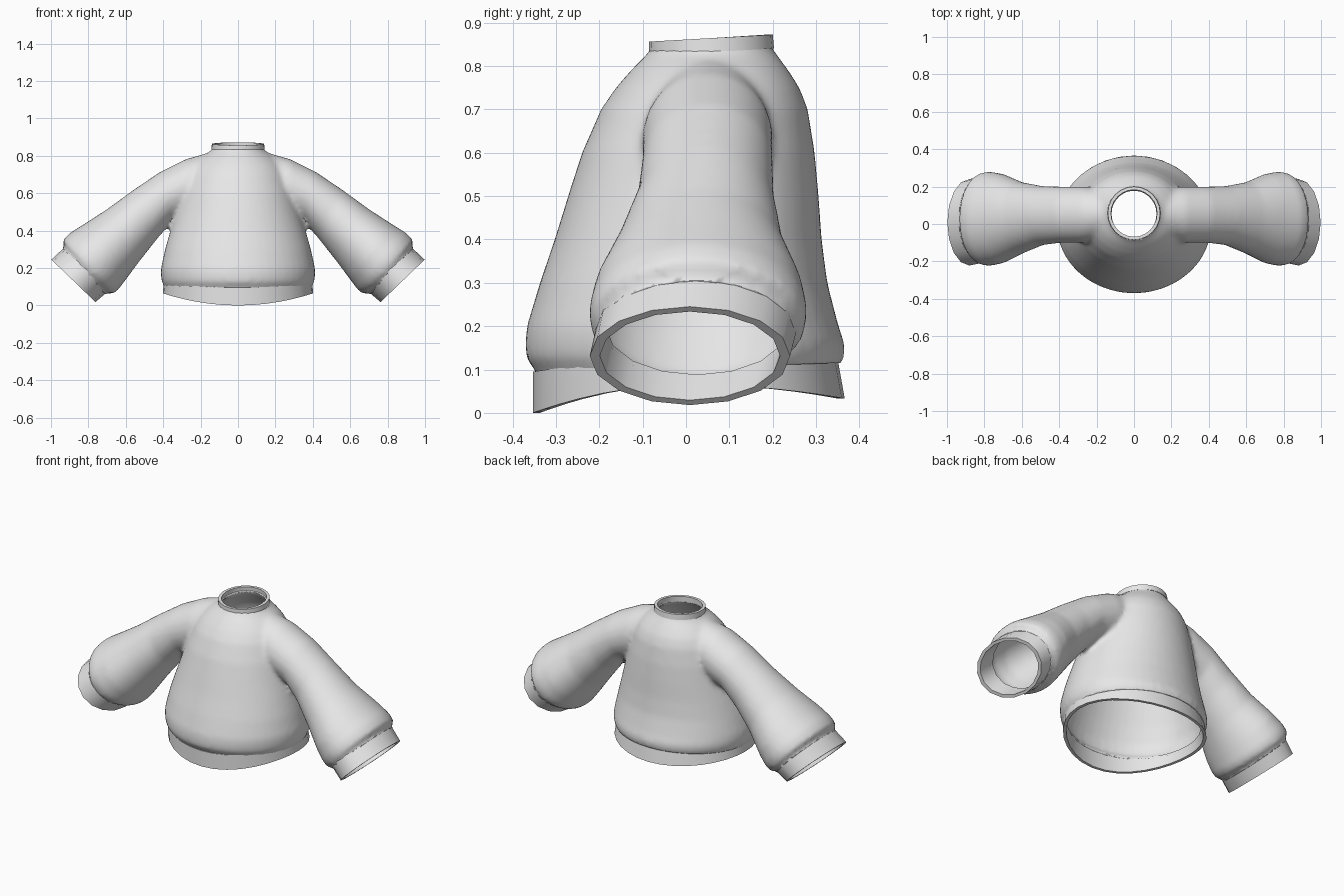
import bpy, bmesh, math
from mathutils import Vector

if "Cube" in bpy.data.objects:
    bpy.data.objects.remove(bpy.data.objects["Cube"])

wool = bpy.data.materials.new("grey_wool")
wool.diffuse_color = (0.8, 0.8, 0.8, 1)
wool.use_nodes = True
wool.node_tree.nodes["Principled BSDF"].inputs["Base Color"].default_value = wool.diffuse_color


def angles(n):
    return [2 * math.pi * i / n for i in range(n)]


def flat_ring(z, hx, front, back, n, scale=1.0):
    """Horizontal oval; z is a number or a function of the angle."""
    yc, hy = (front + back) / 2, (back - front) / 2
    return [Vector((hx * scale * math.cos(a), yc + hy * scale * math.sin(a),
                    z(a) if callable(z) else z)) for a in angles(n)]


def sleeve_ring(top, bottom, front, back, n, side=1, scale=1.0):
    """Oval across the sleeve between an upper and a lower (x, z) point."""
    t, b = Vector((top[0], 0, top[1])), Vector((bottom[0], 0, bottom[1]))
    c, u = (t + b) / 2, (t - b) / 2 * scale
    c.y, hy = (front + back) / 2, (back - front) / 2 * scale
    pts = [c + u * math.cos(a) + Vector((0, hy * math.sin(a), 0)) for a in angles(n)]
    return [Vector((p.x * side, p.y, p.z)) for p in pts]


def loft(bm, rings, loop=False):
    """Skin the rings; cap both ends, or join the last ring to the first."""
    vs = [[bm.verts.new(p) for p in r] for r in rings]
    n = len(vs[0])
    pairs = list(zip(vs, vs[1:])) + ([(vs[-1], vs[0])] if loop else [])
    for a, b in pairs:
        for i in range(n):
            bm.faces.new((a[i], a[(i + 1) % n], b[(i + 1) % n], b[i]))
    if not loop:
        bm.faces.new(vs[0])
        bm.faces.new(vs[-1])
    bmesh.ops.recalc_face_normals(bm, faces=bm.faces)


def make_object(name, bm):
    me = bpy.data.meshes.new(name)
    bm.to_mesh(me)
    bm.free()
    me.materials.append(wool)
    ob = bpy.data.objects.new(name, me)
    bpy.context.collection.objects.link(ob)
    return ob


def shade(ob, degrees):
    bpy.ops.object.select_all(action='DESELECT')
    ob.select_set(True)
    bpy.context.view_layer.objects.active = ob
    bpy.ops.object.shade_smooth_by_angle(angle=math.radians(degrees))


def band(name, rings):
    bm = bmesh.new()
    loft(bm, rings, loop=True)
    shade(make_object(name, bm), 35)


# torso: z, half width, front y, back y
TORSO = [(0.03, .385, -.335, .335), (0.09, .388, -.342, .342), (0.125, .407, -.368, .364),
         (0.16, .413, -.371, .366), (0.2, .412, -.367, .352), (0.3, .39, -.337, .326),
         (0.4, .362, -.303, .313), (0.5, .332, -.272, .306), (0.6, .305, -.24, .297),
         (0.7, .27, -.196, .281), (0.75, .24, -.162, .262), (0.79, .2, -.127, .236),
         (0.83, .142, -.088, .207), (0.845, .13, -.075, .193), (0.9, .128, -.073, .19)]

# sleeve: upper (x, z), lower (x, z), front y, back y
SLEEVE = [((.13, .825), (.10, .52), -.07, .18), ((.28, .782), (.25, .49), -.10, .20),
          ((.42, .712), (.345, .455), -.10, .20), ((.56, .617), (.425, .365), -.113, .203),
          ((.70, .515), (.52, .245), -.16, .225), ((.82, .437), (.60, .138), -.21, .268),
          ((.90, .387), (.642, .082), -.224, .28), ((.938, .348), (.672, .06), -.22, .275),
          ((.926, .312), (.700, .07), -.20, .25), ((.965, .275), (.735, .04), -.20, .245)]

# body: torso and both sleeves fused into one soft skin
bm = bmesh.new()
loft(bm, [flat_ring(*r, 48) for r in TORSO])
for side in (1, -1):
    loft(bm, [sleeve_ring(*r, 40, side) for r in SLEEVE])
source = make_object("body_source", bm)
remesh = source.modifiers.new("fuse", 'REMESH')
remesh.mode = 'VOXEL'
remesh.voxel_size = 0.014
soften = source.modifiers.new("soften", 'SMOOTH')
soften.factor = 0.5
soften.iterations = 7
bpy.context.view_layer.update()
fused = bpy.data.meshes.new_from_object(
    source.evaluated_get(bpy.context.evaluated_depsgraph_get()))
bpy.data.objects.remove(source)

bm = bmesh.new()
bm.from_mesh(fused)


def cut(point, normal, keep):
    """Open the skin along a plane, touching only faces chosen by keep."""
    faces = [f for f in bm.faces if keep(f.calc_center_median())]
    geom = set(faces)
    for f in faces:
        geom.update(f.verts)
        geom.update(f.edges)
    bmesh.ops.bisect_plane(bm, geom=list(geom), dist=1e-6, plane_co=point,
                           plane_no=normal, clear_outer=True)


cut((0, -.35, .09), (0, .036, -1), lambda c: abs(c.x) < .5 and c.z < .3)
cut((0, .06, .843), (0, -.06, 1), lambda c: c.z > .7)
for side in (1, -1):
    cut((.822 * side, 0, .182), (.73 * side, 0, -.68), lambda c: c.x * side > .5)
body = make_object("sweater_body", bm)
thick = body.modifiers.new("cloth_thickness", 'SOLIDIFY')
thick.thickness = 0.018
thick.offset = -1
shade(body, 50)

# hem: arched lower edge, higher at the sides


def hem_z(front, side, back):
    def z(a):
        s = math.cos(a) ** 2
        return side * s + (1 - s) * (front if math.sin(a) < 0 else back)
    return z


low, high = hem_z(0, .065, .033), hem_z(.095, .122, .122)
band("hem_band", [flat_ring(low, .402, -.353, .366, 32),
                  flat_ring(high, .397, -.353, .350, 32),
                  flat_ring(high, .397, -.353, .350, 32, .95),
                  flat_ring(low, .402, -.353, .366, 32, .955)])

# collar: short ring, tilted up to the back


def tilted(mid, rise):
    return lambda a: mid + rise * math.sin(a)


band("collar", [flat_ring(tilted(.832, .008), .142, -.086, .203, 24),
                flat_ring(tilted(.864, .008), .140, -.085, .2, 24),
                flat_ring(tilted(.864, .008), .140, -.085, .2, 24, .88),
                flat_ring(tilted(.832, .008), .142, -.086, .203, 24, .88)])

# cuffs
START = ((.920, .318), (.694, .076), -.207, .257)
END = ((.998, .245), (.762, .018), -.222, .24)
for side, label in ((1, "right"), (-1, "left")):
    band(label + "_cuff", [sleeve_ring(*START, 16, side), sleeve_ring(*END, 16, side),
                           sleeve_ring(*END, 16, side, .9),
                           sleeve_ring(*START, 16, side, .9)])
